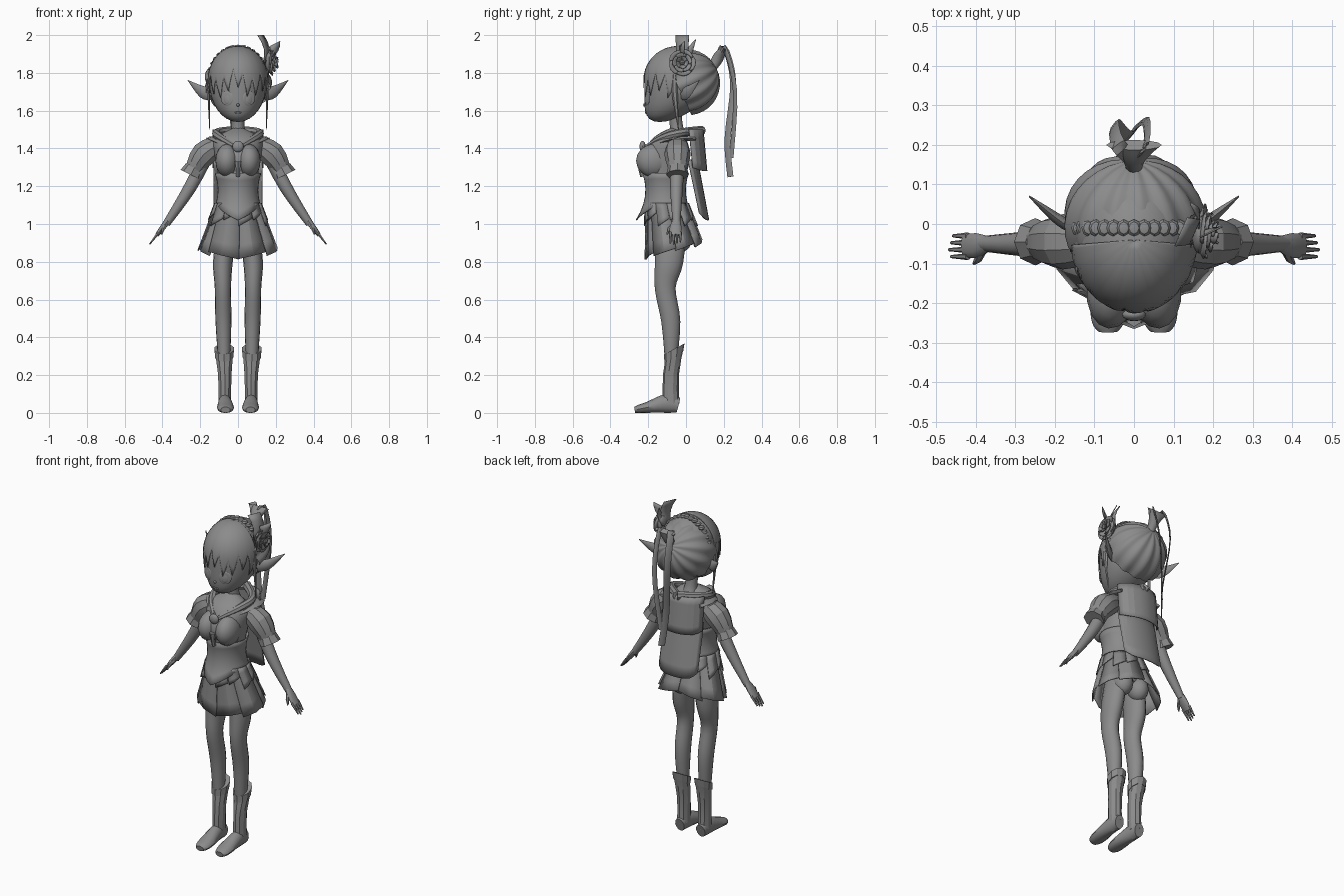
import bpy, bmesh
from math import sin, cos, pi, sqrt, radians
from mathutils import Vector, Matrix

cube = bpy.data.objects.get("Cube")
if cube:
    bpy.data.objects.remove(cube, do_unlink=True)

grey = bpy.data.materials.new("plain_grey")
grey.use_nodes = True
grey.diffuse_color = (.26, .26, .26, 1)
grey.node_tree.nodes["Principled BSDF"].inputs["Base Color"].default_value = grey.diffuse_color

ACROSS, DEPTH, UPRIGHT = Vector((1, 0, 0)), Vector((0, 1, 0)), Vector((0, 0, 1))


def finish(name, bm, mirror=False, angle=40, thickness=0):
    bmesh.ops.remove_doubles(bm, verts=bm.verts, dist=.00001)
    bmesh.ops.recalc_face_normals(bm, faces=bm.faces)
    mesh = bpy.data.meshes.new(name)
    bm.to_mesh(mesh)
    bm.free()
    mesh.materials.append(grey)
    mesh.shade_smooth()
    mesh.set_sharp_from_angle(angle=radians(angle))
    part = bpy.data.objects.new(name, mesh)
    bpy.context.collection.objects.link(part)
    if thickness:
        shell = part.modifiers.new("Thickness", "SOLIDIFY")
        shell.thickness, shell.offset = thickness, 0
    if mirror:
        part.modifiers.new("Mirror", "MIRROR")


def smooth_rows(rows, steps):
    """Pass a soft curve through the rows; a lone radius serves both ways."""
    rows = [Vector(row if len(row) == 5 else (*row, row[-1])) for row in rows]
    last = len(rows) - 1
    slopes = [(rows[min(i + 1, last)] - rows[max(i - 1, 0)]) / 2 for i in range(last + 1)]
    result = [rows[0]]
    for i in range(last):
        for step in range(1, steps + 1):
            t = step / steps
            ease = t * t * (3 - 2 * t)
            result.append(rows[i] * (1 - ease) + rows[i + 1] * ease
                          + slopes[i] * (t * (1 - t) ** 2) - slopes[i + 1] * (t * t * (1 - t)))
    return result


def tube(name, rows, sides=12, along=DEPTH, mirror=False, angle=40, steps=4, warp=None):
    """Each row: x, y, z, radius towards 'along', radius across it."""
    bm, rings = bmesh.new(), []
    rows = smooth_rows(rows, steps)
    centres = [Vector(row[:3]) for row in rows]
    for i, (centre, row) in enumerate(zip(centres, rows)):
        tangent = centres[min(i + 1, len(rows) - 1)] - centres[max(i - 1, 0)]
        side = tangent.cross(along).normalized()
        front = side.cross(tangent).normalized()
        ring = []
        for k in range(sides):
            turn = 2 * pi * k / sides
            point = centre + front * row[3] * cos(turn) + side * row[4] * sin(turn)
            ring.append(bm.verts.new(warp(point) if warp else point))
        rings.append(ring)
    for low, high in zip(rings, rings[1:]):
        for k in range(sides):
            after = (k + 1) % sides
            bm.faces.new((low[k], low[after], high[after], high[k]))
    bm.faces.new(rings[0])
    bm.faces.new(rings[-1])
    finish(name, bm, mirror, angle)


def sheet(name, surface, columns, rows, angle=40, thickness=.006):
    """Grid over surface(u, v), with u and v from 0 to 1."""
    bm = bmesh.new()
    grid = [[bm.verts.new(surface(i / columns, j / rows)) for i in range(columns + 1)] for j in range(rows + 1)]
    for low, high in zip(grid, grid[1:]):
        for i in range(columns):
            bm.faces.new((low[i], low[i + 1], high[i + 1], high[i]))
    finish(name, bm, angle=angle, thickness=thickness)


def ball(name, centre, radii, mirror=False, turn=0, segments=16):
    bm = bmesh.new()
    place = Matrix.Translation(centre) @ Matrix.Rotation(turn, 4, "Z") @ Matrix.Diagonal((*radii, 1))
    bmesh.ops.create_uvsphere(bm, u_segments=segments, v_segments=segments // 2, radius=1, matrix=place)
    finish(name, bm, mirror)


# Head: round skull, with the chin drawn down and forward
CROWN, BROW, CHIN = 1.94, 1.76, 1.54


def head_at(turn, z, grow=0):
    height = (z - BROW) / (CROWN - BROW if z > BROW else BROW - CHIN)
    size = sqrt(max(0, 1 - height ** 2))
    centre = -.04 - (.1 * height ** 2 if height < 0 else 0)
    return Vector((sin(turn) * (.155 * size + grow), centre - cos(turn) * (.18 * size + grow), z))


def skull(u, v):
    lift = -cos(pi * v)
    return head_at(2 * pi * u, BROW + lift * (CROWN - BROW if lift > 0 else BROW - CHIN))


def fringe(u, v):
    tooth = abs((u * 9) % 1 - .5)
    tip = 1.7 + .2 * tooth + .025 * sin(u * 17) - .03 * abs(2 * u - 1)
    return head_at((u - .5) * 3, CROWN + (tip - CROWN) * v * v, .004)


sheet("head", skull, 28, 16, thickness=0)
sheet("fringe", fringe, 54, 12, thickness=.004)
ball("eye", head_at(.43, 1.665), (.036, .004, .038), True, turn=.4)
ball("iris", head_at(.43, 1.66), (.022, .006, .028), True, turn=.4)
ball("nose", head_at(0, 1.63), (.008, .007, .008))
ball("mouth", head_at(0, 1.59), (.02, .004, .005))
tube("ear", [(.14, -.02, 1.69, .035, .01), (.19, .01, 1.7, .032, .014), (.265, .07, 1.76, .002)],
     sides=8, along=UPRIGHT, mirror=True)
tube("side_lock", [(.15, -.06, 1.8, .01), (.155, -.06, 1.7, .016, .008), (.15, -.04, 1.5, .002)],
     sides=6, mirror=True)


# Back hair: grooves gather at the ponytail
def back_hair(u, v):
    turn, spread = 2 * pi * u, 1.9 * v
    groove = 1 + .035 * cos(13 * turn) * sin(spread)
    lobe = Vector((cos(turn) * sin(spread) * 1.03, cos(spread), sin(turn) * sin(spread)))
    return Matrix.Rotation(.45, 3, "X") @ lobe * groove * .17 + Vector((0, .008, 1.75))


sheet("back_hair", back_hair, 78, 10, thickness=0)
for k in range(-8, 9):
    turn = k * pi / 18
    ball("headband_braid", (.15 * sin(turn), -.01, BROW + .178 * cos(turn)), (.018, .022, .012), segments=8)
tube("ponytail", [(0, .13, 1.81, .02), (0, .17, 1.88, .03), (0, .2, 1.93, .015, .07)], steps=3)


def strand(name, path, width):
    tube(name, [(*point, width, .004) for point in path], sides=6, along=Vector((.6, .8, 0)))


strand("long_strand", [(0, .16, 1.85), (-.04, .2, 1.94), (-.05, .25, 1.75), (-.02, .22, 1.45), (0, .235, 1.25)], .02)
strand("short_strand", [(0, .16, 1.85), (.03, .2, 1.94), (.03, .26, 1.7), (0, .24, 1.35)], .014)

# Hair flower with ribbon tails
FLOWER = Vector((.165, -.02, 1.855))
for ring in range(3):
    for k in range(5):
        def petal(u, v, start=k * 2 * pi / 5 + ring * .6, size=.072 - ring * .02, out=ring * .014):
            spread = 2 * u - 1
            turn = start + spread * .8
            reach = size * (.15 + .85 * v) * (1 - .12 * v * spread ** 2)
            return FLOWER + Vector((out + .015 * v * v - .006 * spread, reach * cos(turn), reach * sin(turn)))
        sheet("flower_petal", petal, 6, 4, thickness=.003)
ball("flower_centre", FLOWER + ACROSS * .03, (.016, .016, .016), segments=8)
ball("flower_base", FLOWER, (.02, .055, .055))


def ribbon(name, rise, side, start_width, end_width):
    rise, side = Vector(rise), Vector(side)

    def surface(u, v):
        width = start_width + (end_width - start_width) * v
        return FLOWER + rise * v + side * (2 * u - 1) * width + ACROSS * .02 * (sin(pi * v) - 1)
    sheet(name, surface, 2, 4, thickness=.004)


ribbon("ribbon_tail", (-.025, 0, .145), (.4, .9, 0), .03, .04)
ribbon("ribbon_loop", (.05, 0, .1), (.8, .4, .4), .02, .035)
ribbon("flower_leaf", (0, .07, .12), DEPTH, .04, .003)

# Neck, torso and bust
tube("neck", [(0, -.04, 1.45, .05), (0, -.05, 1.51, .035), (0, -.06, 1.6, .035)])
tube("torso", [(0, -.08, .93, .08, .09), (0, -.1, 1.05, .1, .11), (0, -.11, 1.2, .1),
               (0, -.1, 1.35, .12), (0, -.07, 1.44, .09, .13), (0, -.05, 1.5, .03, .04)], sides=20)
ball("bust", (.055, -.165, 1.335), (.065, .1, .09), True, turn=.1)
ball("chest", (0, -.15, 1.34), (.1, .09, .1))


def bodice(u, v):
    turn = 2 * pi * (u - .5)
    hem = 1.09 - .07 * max(0, 1 - abs(turn))
    z = 1.27 + (hem - 1.27) * v
    size = .104 + 2 * (z - 1.18) ** 2
    return Vector((size * sin(turn), -.108 - size * cos(turn), z))


sheet("bodice", bodice, 32, 6)
tube("bodice_clasp", [(0, -.23, 1.25, .012), (0, -.24, 1.29, .012), (0, -.24, 1.33, .02)], sides=6, steps=1)


# Skirt panels and peplum tabs
def panel(name, middle, half, top, hem, grow, point):
    def surface(u, v):
        spread = 2 * u - 1
        turn = middle + spread * half * (1 - .1 * v)
        z = top + (hem + point * spread - top) * v
        flare = (1.1 - z) * .38
        return Vector((sin(turn) * (.115 + flare + grow),
                       -.1 + flare * .5 - cos(turn) * (.105 + flare * .55 + grow), z))
    sheet(name, surface, 2, 4, angle=15)


for k in range(8):
    middle = (k + .5) * pi / 4
    panel("skirt_panel", middle, .46, 1.1, .865 - .035 * cos(middle), .006 * (k % 2),
          .02 if k < 4 else -.02)
for k in range(12):
    panel("peplum_tab", (k + .5) * pi / 6, .27, 1.11, 1.01 + .03 * (k % 2), .012, .02)

# Legs and boots
tube("leg", [(.06, -.08, .96, .08, .05), (.08, -.09, .8, .075, .052), (.08, -.11, .66, .055, .043),
             (.077, -.08, .48, .05, .042), (.073, -.08, .25, .03)], sides=16, mirror=True)
ball("buttock", (.055, -.03, .92), (.055, .062, .07), True)


def slant(point):
    return point + UPRIGHT * .6 * (point.y + .06) if point.z > .25 else point


def ground(point):
    return Vector((point.x, point.y, max(point.z, 0)))


tube("boot_shaft", [(.07, -.08, .05, .045, .035), (.07, -.08, .2, .042, .037), (.073, -.06, .33, .05)],
     sides=10, mirror=True, angle=25, steps=2, warp=slant)
tube("boot_cuff", [(.073, -.065, .3, .05), (.073, -.062, .34, .054)],
     sides=10, mirror=True, angle=25, steps=1, warp=slant)
tube("boot_foot", [(.07, -.04, .04, .03, .04), (.07, -.1, .05, .035, .05), (.066, -.2, .03, .045, .03),
                   (.066, -.25, .02, .04, .022), (.066, -.272, .016, .025, .016)],
     along=ACROSS, mirror=True, warp=ground)

# Arms, hands and puffed sleeves
tube("arm", [(.13, -.04, 1.44, .04), (.25, -.05, 1.2, .034), (.38, -.05, 1, .02)], mirror=True)
tube("palm", [(.37, -.05, 1.02, .02, .016), (.4, -.055, .98, .032, .015), (.43, -.055, .94, .028, .01)],
     mirror=True, steps=2)
for k in range(4):
    y, reach = -.03 - .0175 * k, .048 - .005 * abs(k - 2)
    tube("finger", [(.42, y, .955, .009), (.42 + reach, y, .95 - reach * 1.2, .004)],
         sides=6, mirror=True, steps=2)
tube("thumb", [(.38, -.06, 1, .012), (.395, -.09, .975, .01), (.405, -.1, .945, .004)],
     sides=6, mirror=True, steps=1)
tube("puff_sleeve", [(.1, -.045, 1.42, .05), (.18, -.045, 1.37, .07), (.24, -.045, 1.28, .045)],
     sides=10, mirror=True, angle=20, steps=3)
tube("sleeve_cuff", [(.23, -.045, 1.3, .05), (.25, -.045, 1.26, .06)], sides=8, mirror=True, steps=1)

# Hood collar, brooch and layered cape
tube("hood_collar", [(0, -.22, 1.4, .013), (.09, -.12, 1.455, .022), (.11, -.02, 1.485, .022), (0, .085, 1.495, .025)],
     sides=8, along=UPRIGHT, mirror=True, angle=25)
tube("shoulder_flap", [(.02, -.2, 1.395, .01, .02), (.115, -.06, 1.45, .012, .045), (.1, .04, 1.45, .012, .045)],
     sides=8, along=UPRIGHT, mirror=True, angle=25)
ball("brooch", (0, -.23, 1.41), (.03, .016, .03))


def cape(name, top, hem, width, lean, bulge, rounding):
    def surface(u, v):
        turn = (u - .5) * 2.8
        z = top + (hem + rounding * sin(turn) ** 6 - top) * v
        return Vector((width * sin(turn), lean * v + bulge * cos(turn), z))
    sheet(name, surface, 10, 5, angle=12)


cape("upper_cape", 1.5, 1.28, .135, .02, .09, .02)
cape("lower_cape", 1.34, 1.02, .13, .06, .06, .04)
